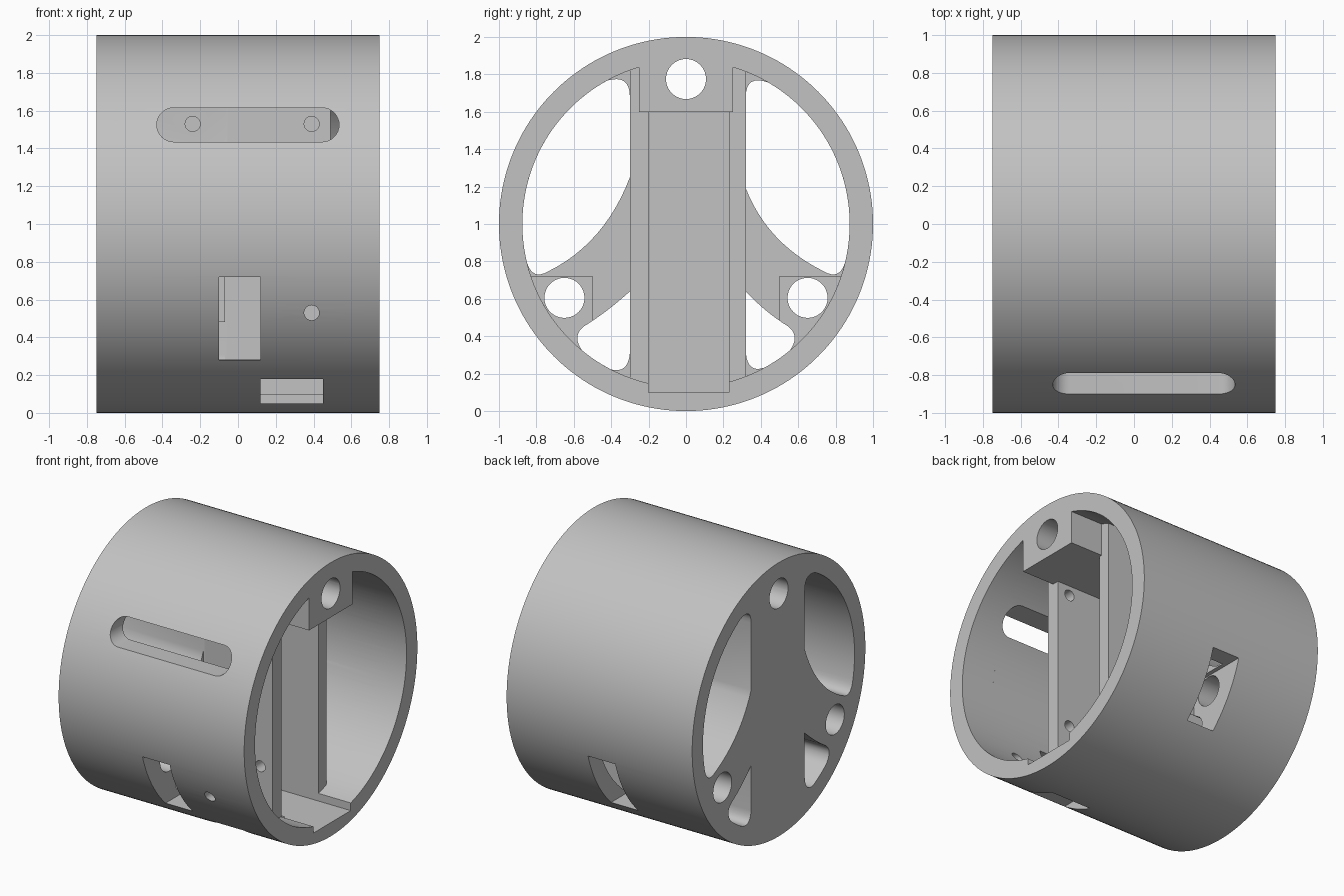
import bpy, bmesh, math

cube = bpy.data.objects.get("Cube")
if cube:
    bpy.data.objects.remove(cube, do_unlink=True)

CZ = 1.0       # height of the drum axis
BORE = 0.875   # inner radius
HALF = 0.75    # half length along x
ARM_X = -0.07  # front of the spoke plate
RIB_X = 0.49   # front of the central rib
LEFT, RIGHT = 0.32, -0.30   # outer sides of the rib

grey = bpy.data.materials.new("plain grey")
grey.use_nodes = True
tint = (0.54, 0.54, 0.54, 1)
grey.diffuse_color = tint
grey.node_tree.nodes["Principled BSDF"].inputs["Base Color"].default_value = tint


def extrude(name, pts, a, b, axis="x"):
    """Prism from a (y, z) profile along x, or an (x, z) profile along y."""
    def put(p, d):
        return (d, p[0], p[1]) if axis == "x" else (p[0], d, p[1])
    bm = bmesh.new()
    n = len(pts)
    lo = [bm.verts.new(put(p, a)) for p in pts]
    hi = [bm.verts.new(put(p, b)) for p in pts]
    bm.faces.new(lo)
    bm.faces.new(hi)
    for i in range(n):
        j = (i + 1) % n
        bm.faces.new((lo[i], lo[j], hi[j], hi[i]))
    bmesh.ops.recalc_face_normals(bm, faces=bm.faces)
    me = bpy.data.meshes.new(name)
    bm.to_mesh(me)
    bm.free()
    ob = bpy.data.objects.new(name, me)
    bpy.context.collection.objects.link(ob)
    me.materials.append(grey)
    return ob


def arc(r, a0, a1, n, cy=0.0, cz=CZ):
    return [(cy + r * math.cos(a0 + (a1 - a0) * i / n),
             cz + r * math.sin(a0 + (a1 - a0) * i / n)) for i in range(n + 1)]


def circle(r, cy, cz, n=40):
    return arc(r, 0, 2 * math.pi, n, cy, cz)[:-1]


def bend(a, c, b, n=12):
    """Quadratic curve from a to b, pulled towards c."""
    out = []
    for i in range(n + 1):
        t = i / n
        out.append(tuple((1 - t) ** 2 * a[k] + 2 * t * (1 - t) * c[k] + t * t * b[k]
                         for k in (0, 1)))
    return out


def rect(u0, u1, v0, v1):
    return [(u0, v0), (u1, v0), (u1, v1), (u0, v1)]


def on_bore(y, sign):
    return (y, CZ + sign * math.sqrt(BORE ** 2 - y * y))


def angle(p):
    return math.atan2(p[1] - CZ, p[0])


body = extrude("drum_body", circle(1.0, 0, CZ, 160), -HALF, HALF)
cutters = []


def cut(name, pts, a, b, axis="x"):
    cutters.append(extrude(name, pts, a, b, axis))


# Open front bore, leaving the top lug
half_lug = 0.25
start = math.acos(half_lug / BORE)
cut("front_bore", arc(BORE, start, -math.pi - start, 120)
    + [(-half_lug, 1.6), (half_lug, 1.6)], RIB_X, HALF + 0.05)

for side, edge, top in ((1, LEFT, 1.19), (-1, -RIGHT, 1.25)):
    def flip(pts):
        return [(side * y, z) for y, z in pts]

    # Space beside the rib
    a = math.acos(edge / BORE)
    cut("side_space", flip(arc(BORE, a, -a, 64)), ARM_X, RIB_X + 0.02)

    # Large window with rounded corners
    p, q = on_bore(edge + 0.12, 1), on_bore(0.85, -1)
    large = bend((edge, 1.68), (edge, 1.80), p, 8)
    large += arc(BORE, angle(p), angle(q), 40)[1:]
    large += bend(q, (0.82, 0.70), (0.74, 0.745), 8)[1:]
    large += bend((0.74, 0.745), (0.435, 0.895), (edge, top))[1:]
    cut("large_window", flip(large), -HALF - 0.05, ARM_X + 0.02)

    # Small lower window
    p, q = on_bore(0.555, -1), on_bore(edge + 0.10, -1)
    small = bend((edge, 0.64), (0.42, 0.53), (0.55, 0.45), 8)
    small += bend((0.55, 0.45), (0.61, 0.40), p, 6)[1:]
    small += arc(BORE, angle(p), angle(q), 8)[1:]
    small += bend(q, (edge + 0.01, 0.20), (edge, 0.31), 8)[1:]
    cut("small_window", flip(small), -HALF - 0.05, ARM_X + 0.02)

    # Bolt hole in the spoke and strap opening in the shell
    cut("spoke_hole", circle(0.107, side * 0.65, 0.605), -HALF - 0.05, ARM_X + 0.05)
    cut("strap_opening", rect(-0.10, 0.12, 0.28, 0.72), side * 0.5, side * 1.1, "y")

# Channel in the rib and bolt hole through the top lug
cut("rib_channel", rect(-0.20, 0.23, 0.10, 1.60), -0.65, HALF + 0.05)
cut("lug_hole", circle(0.107, 0, 1.775), -HALF - 0.05, HALF + 0.05)

# Long round-ended slot on the front side
r = 0.09
slot = arc(r, -math.pi / 2, math.pi / 2, 16, 0.535 - r, 1.525)
slot += arc(r, math.pi / 2, 3 * math.pi / 2, 16, -0.43 + r, 1.525)
cut("long_slot", slot, -1.1, RIGHT - 0.01, "y")

# Low rectangular port and screw holes
cut("low_port", rect(0.12, 0.45, 0.05, 0.18), -1.1, -0.10, "y")
for x, z, outer in ((-0.24, 1.53, -0.4), (0.39, 1.53, -0.4), (0.39, 0.53, -1.1)):
    cut("screw_hole", circle(0.04, x, z, 24), outer, -0.10, "y")

# Carve the body and remove the cutters
for c in cutters:
    m = body.modifiers.new(c.name, "BOOLEAN")
    m.operation = "DIFFERENCE"
    m.solver = "EXACT"
    m.object = c
    c.hide_render = True
bpy.context.view_layer.update()
graph = bpy.context.evaluated_depsgraph_get()
carved = bpy.data.meshes.new_from_object(body.evaluated_get(graph))
body.modifiers.clear()
body.data = carved
for c in cutters:
    bpy.data.objects.remove(c, do_unlink=True)

bpy.ops.object.select_all(action="DESELECT")
body.select_set(True)
bpy.context.view_layer.objects.active = body
bpy.ops.object.shade_smooth_by_angle(angle=math.radians(30))
